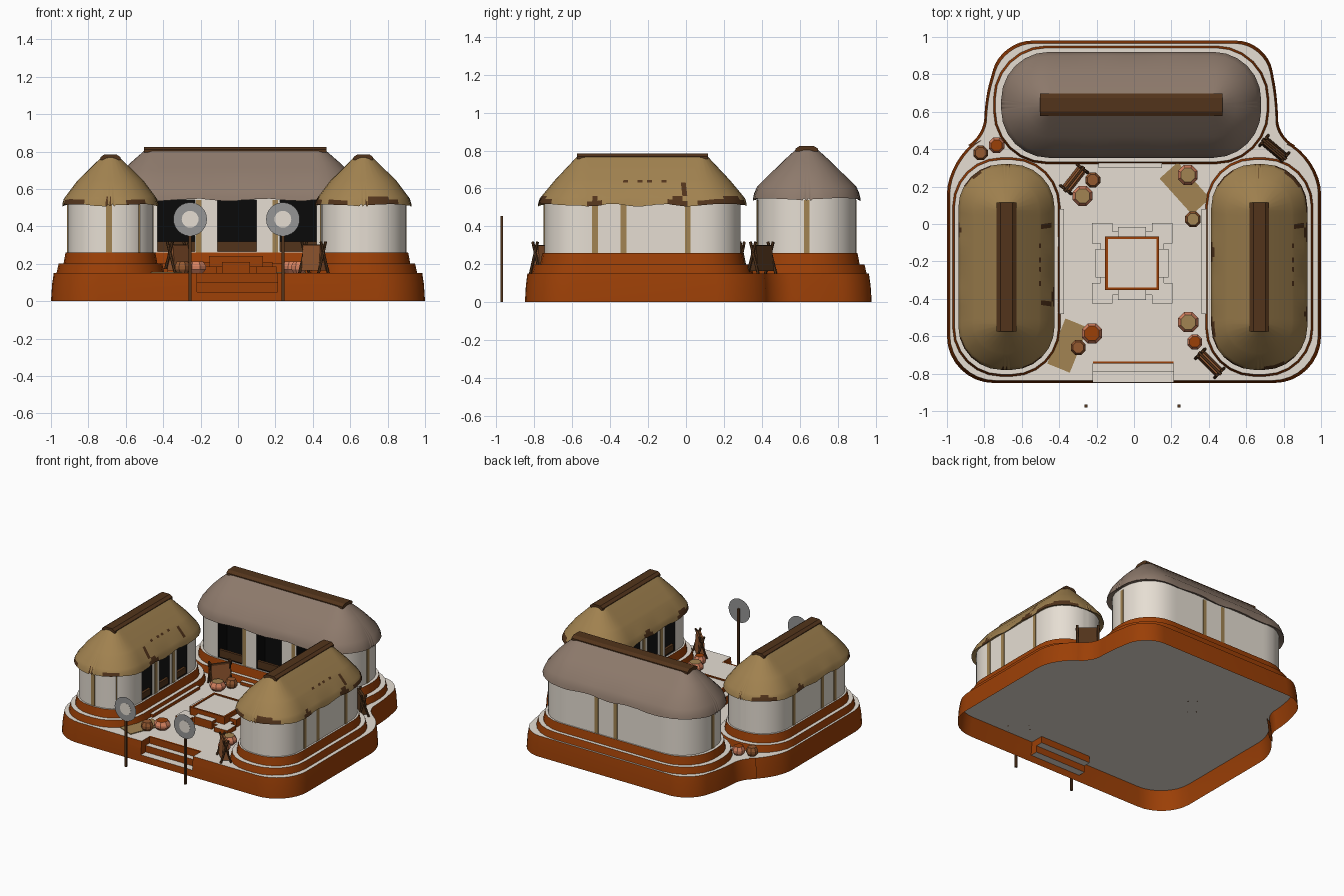
import bpy, bmesh, math, random
from mathutils import Vector, Matrix

if "Cube" in bpy.data.objects:
    bpy.data.objects.remove(bpy.data.objects["Cube"])
random.seed(4)

def mat(name, *c):
    m = bpy.data.materials.new(name)
    m.diffuse_color = (*c, 1)
    m.use_nodes = True
    m.node_tree.nodes["Principled BSDF"].inputs["Base Color"].default_value = m.diffuse_color
    return m
CLAY = mat("orange_clay", .33, .05, .002)
CREAM = mat("cream_plaster", .79, .73, .65)
THATCH = mat("tan_thatch", .36, .225, .08)
GREY = mat("grey_thatch", .27, .195, .15)
BROWN = mat("dark_brown_wood", .085, .034, .011)
BLACK = mat("black_interior", .003, .003, .003)
TAN = mat("tan_wood", .36, .23, .085)
POT = mat("pink_terracotta", .66, .22, .115)
STEEL = mat("grey_metal", .3, .3, .3)
HIDE = mat("hide_brown", .30, .10, .03)
FLOOR = .1505   # just above the platform top

def finish(name, bm, mats, smooth=None):
    me = bpy.data.meshes.new(name)
    bm.to_mesh(me); bm.free()
    ob = bpy.data.objects.new(name, me)
    bpy.context.collection.objects.link(ob)
    for m in mats: me.materials.append(m)
    bpy.ops.object.select_all(action='DESELECT')
    bpy.context.view_layer.objects.active = ob
    ob.select_set(True)
    if smooth: bpy.ops.object.shade_smooth_by_angle(angle=math.radians(smooth))
    return ob

def loft(name, rings, mats, rule=None, smooth=None):
    """Skin rings of 3D points, cap both ends; rule(band, segment, normal) picks the colour."""
    bm = bmesh.new()
    vs = [[bm.verts.new(p) for p in r] for r in rings]
    n, tags = len(vs[0]), {}
    for k in range(len(vs) - 1):
        for j in range(n):
            q = (j + 1) % n
            tags[bm.faces.new((vs[k][j], vs[k][q], vs[k + 1][q], vs[k + 1][j]))] = (k, j)
    tags[bm.faces.new(vs[0][::-1])] = (-1, 0)
    tags[bm.faces.new(vs[-1])] = (99, 0)
    bm.normal_update()
    if rule:
        for f, (k, j) in tags.items(): f.material_index = rule(k, j, f.normal)
    return finish(name, bm, mats, smooth)

top_cream = lambda k, j, n: 1 if n.z > .6 else 0

def rr(cx, cy, hx, hy, z, f=.9, n=6, sub=24):
    """Rounded rectangle ring with subdivided straight sides."""
    r, arcs, out = min(hx, hy) * f, [], []
    for i, (sx, sy) in enumerate([(1, 1), (-1, 1), (-1, -1), (1, -1)]):
        angles = [(i + t / n) * math.pi / 2 for t in range(n + 1)]
        arcs.append([Vector((cx + sx * (hx - r) + r * math.cos(a), cy + sy * (hy - r) + r * math.sin(a), z)) for a in angles])
    for i in range(4):
        a, b = arcs[i][-1], arcs[(i + 1) % 4][0]
        out += arcs[i] + [a.lerp(b, t / sub) for t in range(1, sub)]
    return out

def box(name, x0, x1, y0, y1, z0, z1, m, cream=False):
    ring = lambda z: [(x0, y0, z), (x1, y0, z), (x1, y1, z), (x0, y1, z)]
    return loft(name, [ring(z0), ring(z1)], [m, CREAM], top_cream if cream else None)

def cut(ob, cutter):
    mod = ob.modifiers.new("cut", 'BOOLEAN')
    mod.object, mod.operation, mod.solver = cutter, 'DIFFERENCE', 'EXACT'
    mod.material_mode = 'TRANSFER'
    bpy.context.view_layer.objects.active = ob
    bpy.ops.object.modifier_apply(modifier=mod.name)
    bpy.data.objects.remove(cutter)

def rod(name, a, b, r, m):
    a, b = Vector(a), Vector(b)
    rot = (b - a).to_track_quat('Z', 'Y')
    ring = lambda p: [p + rot @ Vector((r * math.cos(t * math.pi / 3), r * math.sin(t * math.pi / 3), 0)) for t in range(6)]
    return loft(name, [ring(a), ring(b)], [m])

# ---- main platform: rounded outline, front stair cut in, open underneath
corners = [(-1, -.85, .25), (1, -.85, .25), (1, .36, .2), (.77, .46, .1), (.77, .66, .1), (.71, .98, .16),
           (-.71, .98, .16), (-.80, .66, .1), (-.80, .47, .1), (-1, .36, .2)]
outline = []
for i, (x, y, r) in enumerate(corners):
    p = Vector((x, y))
    a = p + (Vector(corners[i - 1][:2]) - p).normalized() * r
    b = p + (Vector(corners[(i + 1) % len(corners)][:2]) - p).normalized() * r
    for t in [k / 8 for k in range(9)]:
        c1, c2 = a.lerp(p, .55), b.lerp(p, .55)
        outline.append(a * (1 - t)**3 + c1 * 3 * t * (1 - t)**2 + c2 * 3 * t * t * (1 - t) + b * t**3)
ring = lambda s, z: [(p.x * s, p.y * s, z) for p in outline]
plat = loft("platform", [ring(1, 0), ring(.994, .09), ring(.985, .15)], [CLAY, CREAM], top_cream)
cut(plat, box("stair_cutter_low", -.22, .21, -.95, -.79, .05, .3, CLAY))
cut(plat, box("stair_cutter_high", -.22, .21, -.95, -.735, .1, .3, CLAY))
bm = bmesh.new(); bm.from_mesh(plat.data)
bm.normal_update()
bmesh.ops.delete(bm, geom=[f for f in bm.faces if f.normal.z < -.9], context='FACES')
for f in bm.faces: f.material_index = 1 if f.normal.z > .6 else 0
bm.to_mesh(plat.data); bm.free()
bpy.context.view_layer.objects.active = plat
plat.select_set(True)
bpy.ops.object.shade_smooth_by_angle(angle=math.radians(35))
box("stair_edge", -.22, .21, -.747, -.735, .1, .151, CLAY)

# ---- huts: two plinth tiers, wall with dark doorways, thatched roof, ridge cap
def hut(name, cx, cy, tiers, wall, roof, thatch, ridge, cutters, patches):
    (ax, ay), (bx, by) = tiers
    loft(name + "_lower_plinth", [rr(cx, cy, ax, ay, FLOOR), rr(cx, cy, ax - .011, ay - .011, .2)], [CLAY, CREAM], top_cream, 35)
    loft(name + "_upper_plinth", [rr(cx, cy, bx, by, .195), rr(cx, cy, bx - .012, by - .012, .26)], [CLAY, CREAM], top_cream, 35)
    w = loft(name + "_wall", [rr(cx, cy, *wall, .255), rr(cx, cy, *wall, .56)], [CREAM], None, 35)
    for x0, x1, y0, y1 in cutters:
        cut(w, box(name + "_door_cutter", x0, x1, y0, y1, .265, .54, BLACK))
    rings = []
    for k, (hx, hy, z) in enumerate(roof):
        pts = rr(cx, cy, hx, hy, z)
        if k in (1, 2):   # ragged eave
            for j, p in enumerate(pts): p.z += .006 * math.sin(j * .63) + random.uniform(-.002, .002)
        rings.append(pts)
    n, bare = len(rings[0]), set()
    if patches:   # bare blotches along the eave and small holes on the slope
        for s in random.sample(range(n), 13):
            w = random.randint(2, 4)
            bare |= {(1, (s + d) % n) for d in range(w)} | {(2, (s + d) % n) for d in range(1, w - 1)}
        bare |= {(4, j) for j in (104, 107, 109, 112)} | {(3, random.randrange(n)) for _ in range(2)}
    loft(name + "_roof", rings, [thatch, BROWN], lambda k, j, n: int((k, j) in bare), 40)
    rx, ry, z = ridge
    tx, ty = (rx * .6, ry) if rx < ry else (rx, ry * .6)
    sq = lambda a, b, z: [(cx + sx * a, cy + sy * b, z) for sx, sy in ((-1, -1), (1, -1), (1, 1), (-1, 1))]
    loft(name + "_ridge_cap", [sq(rx, ry, z - .02), sq(rx, ry, z - .005), sq(tx, ty, z + .01)], [BROWN])

def post(x, y):
    box("wall_post", x - .015, x + .015, y - .015, y + .015, .26, .54, TAN)

side_roof = [(.215, .505, .535), (.257, .55, .512), (.25, .543, .538), (.24, .532, .56), (.186, .472, .632),
             (.175, .46, .646), (.05, .345, .768)]
for name, cx, s in (("left_hut", -.682, 1), ("right_hut", .67, -1)):
    face = cx + s * .227
    doors = (-.44, -.23, -.02)
    cuts = [(min(face + s * .05, face - s * .1), max(face + s * .05, face - s * .1), y - .06, y + .06) for y in doors]
    hut(name, cx, -.23, ((.288, .585), (.252, .54)), (.227, .517), side_roof, THATCH, (.053, .345, .775), cuts, True)
    for y in doors:   # low door sills
        box("door_sill", face - s * .02 - .01, face - s * .02 + .01, y - .06, y + .06, .26, .31, BROWN)
    for y in (-.48, -.33, .01): post(cx - s * .216, y)
    for y in (-.335, -.125): post(face - s * .011, y)
post(-.69, -.736); post(-.54, -.685)

back_roof = [(.65, .235, .56), (.695, .283, .542), (.69, .278, .565), (.672, .262, .61), (.60, .17, .70),
             (.56, .13, .74), (.485, .058, .805)]
doors = ((-.43, -.23), (-.11, .10), (.225, .42))
hut("back_hut", -.015, .637, ((.737, .316), (.69, .28)), (.655, .26), back_roof, GREY, (.487, .06, .815),
    [(a, b, .3, .48) for a, b in doors], False)
for a, b in doors: box("door_sill", a, b, .39, .41, .26, .32, BROWN)
for p in ((.12, .886), (-.04, .886), (.629, .637), (-.659, .637), (-.21, .388), (.2, .388)): post(*p)

# ---- hut door steps
for x0, x1, y0, y1 in ((-.41, -.375, -.48, .08), (.36, .40, -.48, .08), (-.19, .15, .30, .34)):
    box("hut_step", x0, x1, y0, y1, FLOOR, .175, CLAY, True)

# ---- central altar with steps on four sides and a rim
ax, ay = -.01, -.21
def altar_block(name, hx, hy, z, dx=0, dy=0):
    box(name, ax + dx - hx, ax + dx + hx, ay + dy - hy, ay + dy + hy, FLOOR, z, CLAY, True)
altar_block("altar_base", .17, .17, .185)
for sx in (-1, 1):
    for sy in (-1, 1): altar_block("altar_corner", .055, .055, .185, sx * .16, sy * .16)
altar_block("altar_top", .143, .143, .235)
for d in (-1, 1):
    altar_block("altar_step", .075, .03, .21, 0, d * .165)
    altar_block("altar_step", .03, .075, .21, d * .165, 0)
    box("altar_rim", ax - .143, ax + .143, ay + d * .137 - .007, ay + d * .137 + .007, .23, .242, CLAY)
    box("altar_rim", ax + d * .137 - .007, ax + d * .137 + .007, ay - .143, ay + .143, .23, .242, CLAY)

# ---- clay pots: terracotta sides, orange or tan lids
for x, y, r, lid in [(-.82, .38, .042, HIDE), (-.735, .42, .045, CLAY), (-.275, .15, .057, TAN), (-.22, .235, .043, HIDE),
                     (.288, .262, .057, TAN), (.315, .025, .045, TAN), (.29, -.525, .058, TAN), (.325, -.63, .043, CLAY),
                     (-.225, -.585, .058, CLAY), (-.298, -.66, .043, HIDE)]:
    oct_ring = lambda q, z: [(x + q * math.cos((t + .5) * math.pi / 4), y + q * math.sin((t + .5) * math.pi / 4), z) for t in range(8)]
    loft("pot", [oct_ring(r * .7, FLOOR), oct_ring(r, .17), oct_ring(r, .188), oct_ring(r * .72, .213)],
         [POT if r > .05 or lid == CLAY else HIDE, lid], lambda k, j, n: int(k == 99))

# ---- woven mats
for x, y, a in ((.272, .19, -48), (-.355, -.65, 68)):
    m = box("mat", -.13, .13, -.065, .065, .0005, .006, TAN)
    m.matrix_world = Matrix.Translation((x, y, .15)) @ Matrix.Rotation(math.radians(a), 4, 'Z')

# ---- hide drying racks: a folded hide between two crossed-leg frames
for x, y, a, m in ((-.32, .24, 52, HIDE), (.75, .40, -40, BROWN), (.405, -.745, -45, HIDE)):
    M = Matrix.Translation((x, y, 0)) @ Matrix.Rotation(math.radians(a), 4, 'Z')
    wedge = lambda d, z: [(-.065, -d, z), (.065, -d, z), (.065, d, z), (-.065, d, z)]
    parts = [loft("rack_hide", [wedge(.027, .165), wedge(.016, .30)], [m]),
             rod("rack_bar", (-.085, 0, .295), (.085, 0, .295), .009, BROWN)]
    for e in (-.072, .072):
        for s in (-1, 1):
            parts.append(rod("rack_leg", (e, s * .036, FLOOR), (e, -s * .018, .318), .008, BROWN))
    for p in parts: p.matrix_world = M

# ---- round shields on poles at the front
for x in (-.256, .24):
    box("pole", x - .008, x + .008, -.98, -.966, 0, .455, BROWN)
    disc = lambda r, y: [(x + r * math.cos(t * math.pi / 12), y, .438 + r * math.sin(t * math.pi / 12)) for t in range(24)]
    loft("shield_disc", [disc(.09, -.9804), disc(.09, -.981)][::-1], [STEEL])
    loft("shield_centre", [disc(.045, -.981), disc(.045, -.982)], [CREAM])
